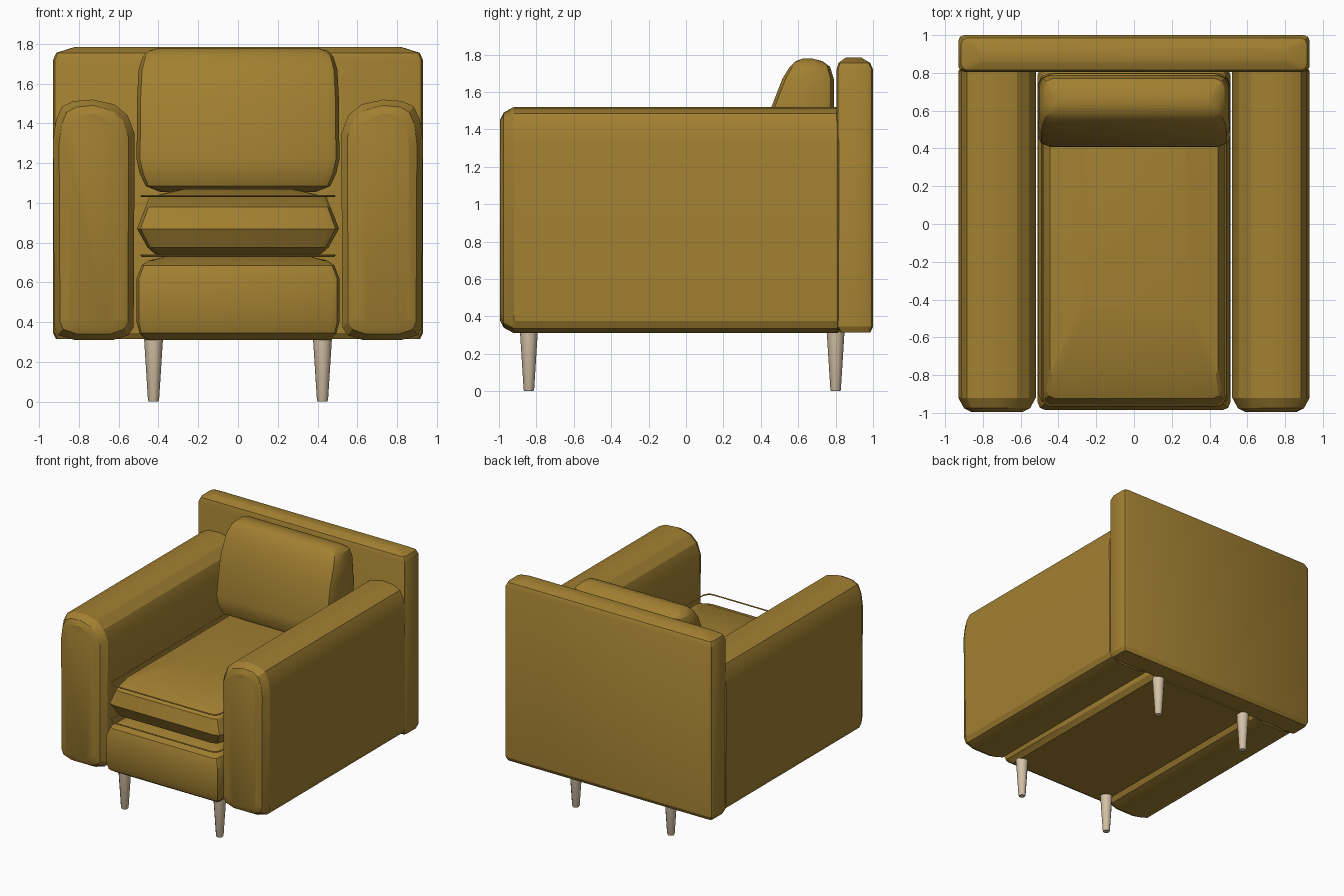
import bpy, bmesh, math

if "Cube" in bpy.data.objects:
    bpy.data.objects.remove(bpy.data.objects["Cube"])


def material(name, rgb):
    m = bpy.data.materials.new(name)
    m.diffuse_color = (*rgb, 1)
    m.use_nodes = True
    m.node_tree.nodes["Principled BSDF"].inputs["Base Color"].default_value = m.diffuse_color
    return m


FABRIC = material("mustard fabric", (0.36, 0.215, 0.031))
WOOD = material("pale wood", (0.66, 0.54, 0.38))


def loft(name, rings, mat, closed=False, smooth=25):
    """Skin equal-length rings of points; cap the ends or close the loop."""
    bm = bmesh.new()
    vs = [[bm.verts.new(p) for p in r] for r in rings]
    n = len(rings[0])
    pairs = list(zip(vs, vs[1:])) + ([(vs[-1], vs[0])] if closed else [])
    for a, b in pairs:
        for i in range(n):
            j = (i + 1) % n
            bm.faces.new((a[i], a[j], b[j], b[i]))
    if not closed:
        bm.faces.new(vs[0])
        bm.faces.new(vs[-1])
    bmesh.ops.recalc_face_normals(bm, faces=bm.faces)
    me = bpy.data.meshes.new(name)
    bm.to_mesh(me)
    bm.free()
    me.materials.append(mat)
    ob = bpy.data.objects.new(name, me)
    bpy.context.collection.objects.link(ob)
    bpy.ops.object.select_all(action='DESELECT')
    ob.select_set(True)
    bpy.context.view_layer.objects.active = ob
    bpy.ops.object.shade_smooth_by_angle(angle=math.radians(smooth))
    return ob


def ring(z, hx, y0, y1, r, seg=2):
    """Horizontal rectangle with rounded corners."""
    pts = []
    corners = [(hx - r, y1 - r), (-hx + r, y1 - r), (-hx + r, y0 + r), (hx - r, y0 + r)]
    for k, (cx, cy) in enumerate(corners):
        for s in range(seg + 1):
            a = math.pi / 2 * (k + s / seg)
            pts.append((cx + r * math.cos(a), cy + r * math.sin(a), z))
    return pts


def cushion(name, rows):
    return loft(name, [ring(*r) for r in rows], FABRIC)


# Back panel
cushion("back_panel", [
    (0.315, 0.915, 0.825, 0.985, 0.02),
    (0.345, 0.93, 0.805, 1.0, 0.03),
    (1.72, 0.93, 0.805, 1.0, 0.03),
    (1.755, 0.915, 0.815, 0.985, 0.03),
    (1.785, 0.82, 0.855, 0.935, 0.02)])

# Seat base
cushion("seat_base", [
    (0.31, 0.46, -0.91, 0.82, 0.02),
    (0.345, 0.495, -0.965, 0.83, 0.03),
    (0.40, 0.51, -0.985, 0.83, 0.04),
    (0.62, 0.51, -0.985, 0.83, 0.04),
    (0.685, 0.485, -0.965, 0.82, 0.04),
    (0.71, 0.45, -0.90, 0.80, 0.03),
    (0.735, 0.34, -0.75, 0.70, 0.03)])

# Seat cushion, bulging around its middle and crowned on top
cushion("seat_cushion", [
    (0.72, 0.34, -0.72, 0.66, 0.03),
    (0.745, 0.42, -0.84, 0.74, 0.04),
    (0.775, 0.455, -0.91, 0.77, 0.05),
    (0.87, 0.508, -0.955, 0.80, 0.06),
    (0.98, 0.465, -0.925, 0.78, 0.05),
    (1.03, 0.445, -0.81, 0.76, 0.04),
    (1.07, 0.28, -0.45, 0.55, 0.04)])

# Piping above and below the seat cushion
for label, z in (("upper", 1.035), ("lower", 0.735)):
    t = 0.006
    loft(label + "_piping", [ring(z + dz, 0.486 + d, -0.964 - d, 0.79 + d, 0.06 + d, 4)
                             for d, dz in ((t, 0), (0, t), (-t, 0), (0, -t))],
         FABRIC, closed=True, smooth=60)

# Leaning back cushion
cushion("back_cushion", [
    (1.055, 0.39, 0.50, 0.70, 0.04),
    (1.085, 0.465, 0.43, 0.76, 0.05),
    (1.15, 0.495, 0.408, 0.785, 0.06),
    (1.22, 0.51, 0.41, 0.79, 0.06),
    (1.52, 0.508, 0.457, 0.79, 0.06),
    (1.67, 0.50, 0.515, 0.79, 0.06),
    (1.735, 0.48, 0.555, 0.77, 0.05),
    (1.765, 0.45, 0.585, 0.73, 0.04),
    (1.78, 0.40, 0.63, 0.67, 0.01)])

# Arms: rounded profile lofted from front to back
PROFILE = [(0.925, 0.375), (0.905, 0.335), (0.82, 0.31), (0.63, 0.31), (0.55, 0.335),
           (0.525, 0.375), (0.52, 1.35), (0.555, 1.44), (0.62, 1.495), (0.73, 1.52),
           (0.83, 1.512), (0.885, 1.485), (0.915, 1.42), (0.93, 1.32)]


def arm_section(y, inset, side):
    cx, cz, hx, hz = 0.725, 0.915, 0.205, 0.605
    return [(side * (cx + (x - cx) * (1 - inset / hx)), y, cz + (z - cz) * (1 - inset / hz))
            for x, z in PROFILE]


for side, label in ((-1, "left"), (1, "right")):
    loft(label + "_arm", [arm_section(y, i, side) for y, i in (
        (-0.995, 0.07), (-0.975, 0.03), (-0.92, 0.0), (0.81, 0.0), (0.85, 0.03))], FABRIC)

# Tapered legs
for y, label in ((-0.84, "front"), (0.80, "back")):
    for x, side in ((-0.425, "left"), (0.425, "right")):
        loft(f"{label}_{side}_leg", [
            [(x + r * math.cos(math.tau * k / 12), y + r * math.sin(math.tau * k / 12), z)
             for k in range(12)] for z, r in ((0, 0.024), (0.008, 0.028), (0.34, 0.049))],
            WOOD, smooth=40)
